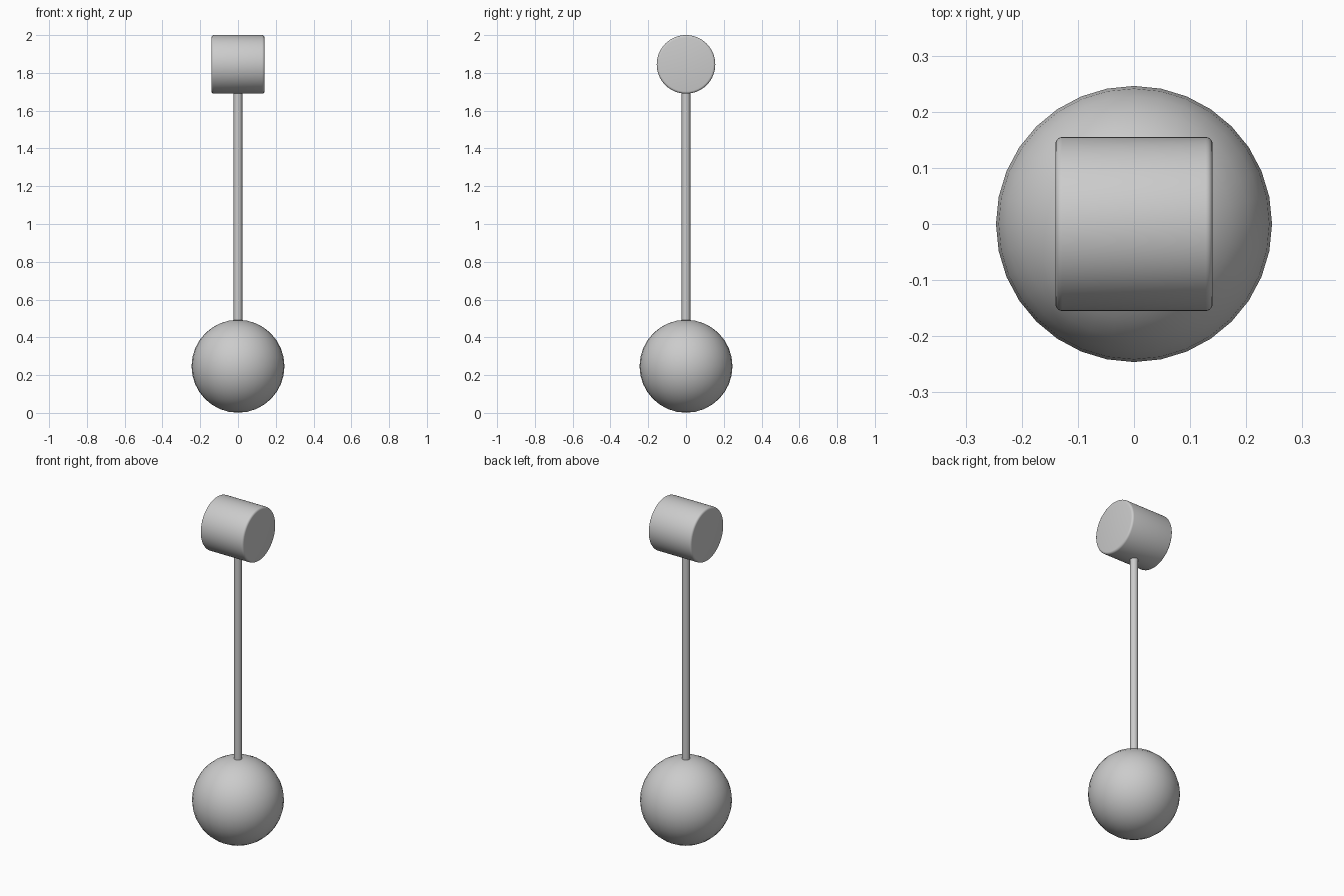
import bpy
from math import pi, radians

if "Cube" in bpy.data.objects:
    bpy.data.objects.remove(bpy.data.objects["Cube"])


def finish(obj, name):
    obj.name = name
    bpy.ops.object.shade_smooth_by_angle(angle=radians(40))
    return obj


# Round weighted base
bpy.ops.mesh.primitive_uv_sphere_add(segments=32, ring_count=16, radius=0.246, location=(0, 0, 0.247))
finish(bpy.context.object, "ball_base")

# Thin upright rod, sunk into both ends
bottom, top = 0.25, 1.75
bpy.ops.mesh.primitive_cylinder_add(vertices=32, radius=0.0225, depth=top - bottom,
                                    location=(0, 0, (bottom + top) / 2))
finish(bpy.context.object, "rod")

# Horizontal drum head with rounded rims
bpy.ops.mesh.primitive_cylinder_add(vertices=64, radius=0.155, depth=0.28,
                                    location=(0, 0, 1.845), rotation=(0, pi / 2, 0))
head = bpy.context.object
bevel = head.modifiers.new("rim", 'BEVEL')
bevel.width = 0.012
bevel.segments = 4
bevel.limit_method = 'ANGLE'
bevel.angle_limit = radians(40)
bpy.ops.object.modifier_apply(modifier=bevel.name)
finish(head, "drum_head")
